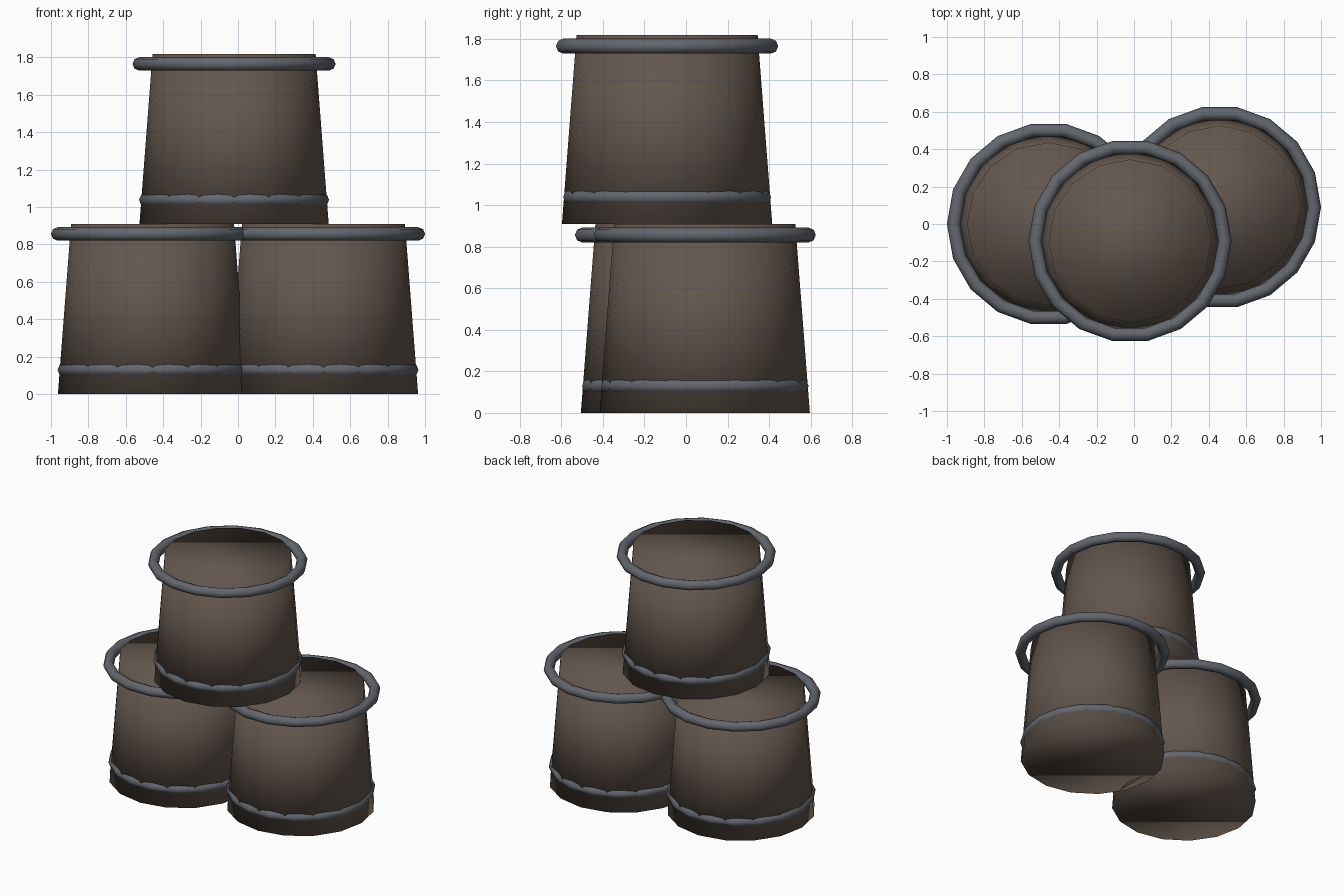
import bpy

if "Cube" in bpy.data.objects:
    bpy.data.objects.remove(bpy.data.objects["Cube"])

HEIGHT, R_BASE, R_TOP = 0.909, 0.506, 0.436


def material(name, rgb):
    m = bpy.data.materials.new(name)
    m.diffuse_color = (*rgb, 1)
    m.use_nodes = True
    m.node_tree.nodes["Principled BSDF"].inputs["Base Color"].default_value = m.diffuse_color
    return m


WOOD = material("dark_wood", (0.125, 0.095, 0.075))
IRON = material("iron", (0.125, 0.135, 0.155))


def finish(name, mat):
    ob = bpy.context.object
    ob.name = name
    ob.data.materials.append(mat)
    bpy.ops.object.shade_smooth()


def hoop(name, x, y, z, radius):
    bpy.ops.mesh.primitive_torus_add(major_radius=radius, minor_radius=0.036,
                                     major_segments=18, minor_segments=8,
                                     location=(x, y, z))
    finish(name, IRON)


def barrel(name, x, y, z):
    # closed tapered body
    bpy.ops.mesh.primitive_cone_add(vertices=16, radius1=R_BASE, radius2=R_TOP,
                                    depth=HEIGHT, location=(x, y, z + HEIGHT / 2))
    finish(name + "_body", WOOD)
    # half-sunk lower hoop and loose upper hoop
    hoop(name + "_lower_hoop", x, y, z + 0.129, 0.472)
    hoop(name + "_upper_hoop", x, y, z + 0.856, 0.507)


# two barrels on the ground, one stacked on top
barrel("left_barrel", -0.457, 0.0, 0)
barrel("right_barrel", 0.457, 0.09, 0)
barrel("top_barrel", -0.021, -0.091, HEIGHT)
